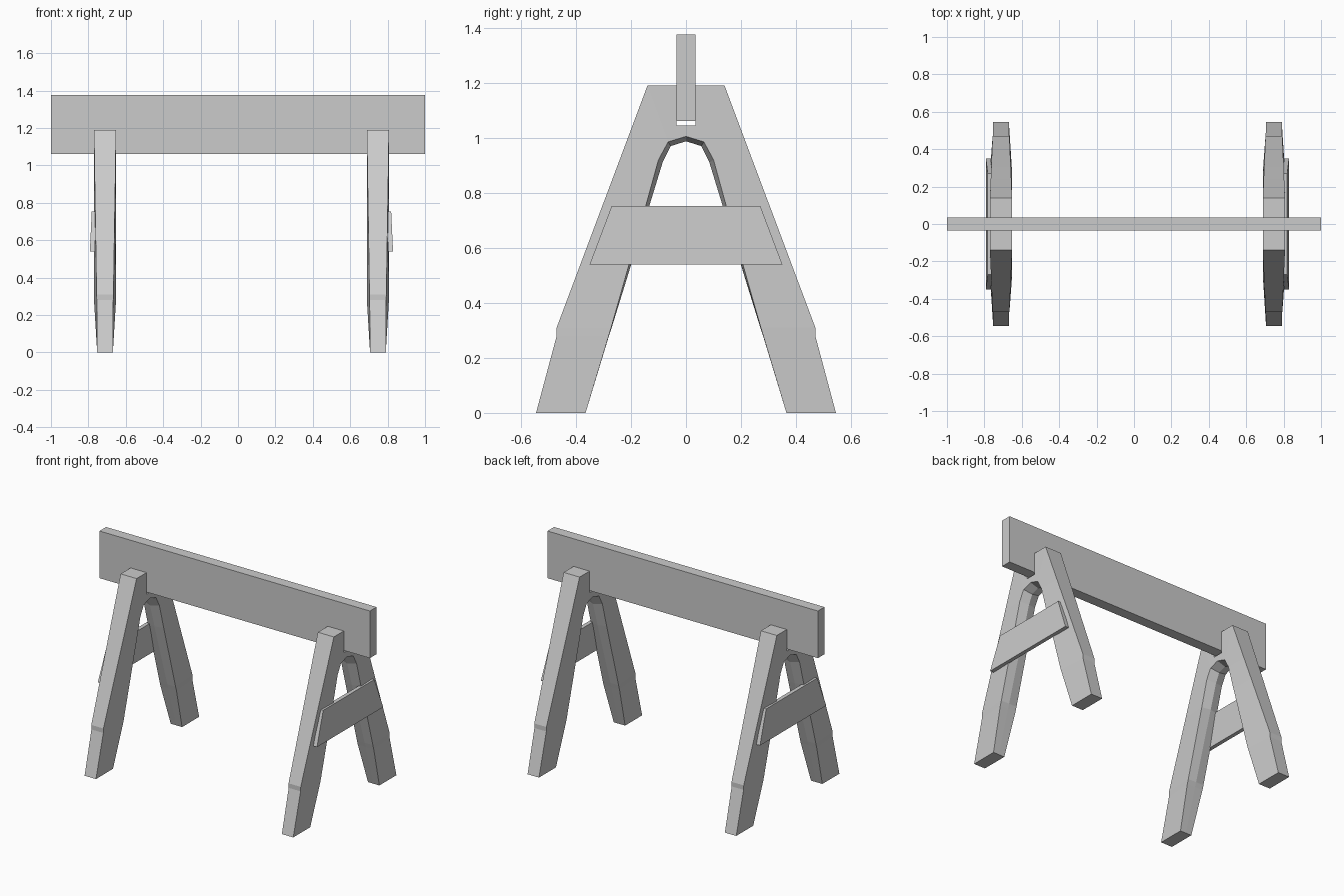
import bpy, bmesh

if "Cube" in bpy.data.objects:
    bpy.data.objects.remove(bpy.data.objects["Cube"])


def finish(bm, name):
    bmesh.ops.remove_doubles(bm, verts=bm.verts, dist=1e-5)
    bmesh.ops.recalc_face_normals(bm, faces=bm.faces)
    me = bpy.data.meshes.new(name)
    bm.to_mesh(me)
    bm.free()
    ob = bpy.data.objects.new(name, me)
    bpy.context.collection.objects.link(ob)
    return ob


def loft(name, rings):
    """Skin a series of closed sections and cap both ends."""
    bm = bmesh.new()
    vs = [[bm.verts.new(p) for p in r] for r in rings]
    n = len(rings[0])
    for a, b in zip(vs, vs[1:]):
        for i in range(n):
            j = (i + 1) % n
            bm.faces.new((a[i], a[j], b[j], b[i]))
    bm.faces.new(vs[0])
    bm.faces.new(vs[-1])
    return finish(bm, name)


# Leg sections: outer y, z, half width | inner y, z, half width | crowned mid y, z
H = 0.059
STATIONS = [
    (0.545, 0.0, 0.042, 0.365, 0.0, 0.042, 0.365, 0.0),
    (0.47, 0.28, 0.044, 0.281, 0.28, H, 0.280, 0.28),
    (0.47, 0.31, 0.045, 0.272, 0.31, H, 0.270, 0.31),
    (0.305, 0.75, 0.052, 0.147, 0.75, H, 0.134, 0.75),
    (0.241, 0.92, 0.055, 0.10, 0.92, H, 0.085, 0.91),
    (0.14, 1.19, H, 0.065, 0.985, H, 0.055, 0.97),
    (0.035, 1.19, H, 0.065, 0.985, H, 0.055, 0.97),
    (0.035, 1.045, H, 0.065, 0.985, H, 0.055, 0.97),
    (0.0, 1.045, H, 0.0, 1.005, H, 0.0, 0.987),
]


def section(x, s, st):
    oy, oz, oh, iy, iz, ih, my, mz = st
    return [(x - oh, s * oy, oz), (x + oh, s * oy, oz), (x + ih, s * iy, iz),
            (x, s * my, mz), (x - ih, s * iy, iz)]


for side, x, d in (("left", -0.711, -1), ("right", 0.748, 1)):
    # Arched, slotted trestle frame
    rings = [section(x, 1, s) for s in STATIONS]
    rings += [section(x, -1, s) for s in reversed(STATIONS[:-1])]
    loft(side + "_trestle_frame", rings)

    # Tilted brace on the outside of the frame
    outline = [(-0.35, 0.54, 0.081), (0.35, 0.54, 0.081),
               (0.27, 0.752, 0.071), (-0.27, 0.752, 0.071)]
    loft(side + "_cross_brace", [
        [(x + d * (o - 0.026), y, z) for y, z, o in outline],
        [(x + d * o, y, z) for y, z, o in outline]])

# Top plank standing on edge in the slots
loft("top_plank", [[(x, -0.035, 1.06), (x, 0.035, 1.06),
                    (x, 0.035, 1.375), (x, -0.035, 1.375)] for x in (-1, 1)])
